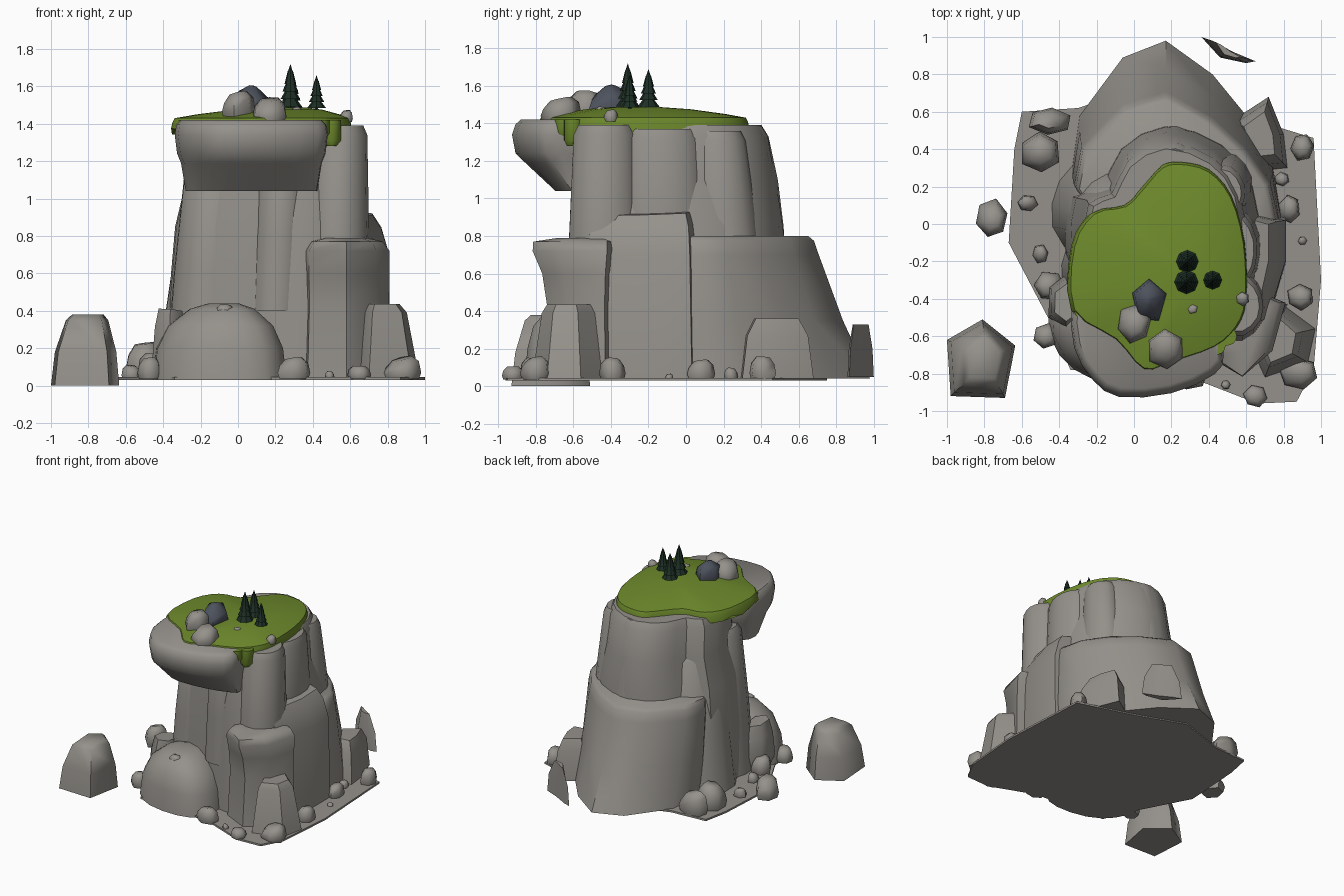
import bpy, bmesh, math, random
from mathutils import Vector

random.seed(7)


def material(name, rgb):
    m = bpy.data.materials.new(name)
    m.diffuse_color = (*rgb, 1)
    return m


STONE = material("warm grey stone", (0.30, 0.285, 0.26))
SLATE = material("dark slate", (0.075, 0.085, 0.11))
GRASS = material("grass green", (0.155, 0.255, 0.025))
PINE = material("dark pine green", (0.012, 0.028, 0.018))


def finish(bm, name, mat, angle):
    bmesh.ops.recalc_face_normals(bm, faces=bm.faces)
    me = bpy.data.meshes.new(name)
    bm.to_mesh(me)
    bm.free()
    me.materials.append(mat)
    for p in me.polygons:
        p.use_smooth = True
    me.set_sharp_from_angle(angle=math.radians(angle))
    ob = bpy.data.objects.new(name, me)
    bpy.context.collection.objects.link(ob)
    return ob


def rounded(pts, k):
    """Closed spline through the outline, k points per side."""
    v, n, out = [Vector(p) for p in pts], len(pts), []
    for i in range(n):
        a, b, c, d = v[i - 1], v[i], v[(i + 1) % n], v[(i + 2) % n]
        for j in range(k):
            t = j / k
            out.append(0.5 * (2 * b + (c - a) * t + (2 * a - 5 * b + 4 * c - d) * t * t
                              + (3 * b - a - 3 * c + d) * t ** 3))
    return out


def loft(name, pts, centre, levels, mat=STONE, k=1, jag=0, angle=42, tilt=(0, 0)):
    """Stack scaled copies of an outline; levels are (z, sx, sy, dx, dy)."""
    pts = rounded(pts, k)
    bm, rings, c = bmesh.new(), [], Vector(centre)
    for i, lv in enumerate(levels):
        z, sx, sy, dx, dy = (*lv, 0, 0)[:5]
        ring = []
        for p in pts:
            q = p - c
            zz = z + (random.uniform(-jag, jag) if i == 0 else 0)
            if i >= len(levels) - 2:
                zz += q.x * sx * tilt[0] + q.y * sy * tilt[1]
            ring.append(bm.verts.new((c.x + q.x * sx + dx, c.y + q.y * sy + dy, zz)))
        rings.append(ring)
    n = len(pts)
    for a, b in zip(rings, rings[1:]):
        for i in range(n):
            bm.faces.new((a[i], a[(i + 1) % n], b[(i + 1) % n], b[i]))
    bm.faces.new(rings[0])
    bm.faces.new(rings[-1])
    return finish(bm, name, mat, angle)


def ngon(x, y, rx, ry, n=7, rot=0.0, jit=0.0):
    return [(x + rx * math.cos(rot + i * math.tau / n) * random.uniform(1 - jit, 1),
             y + ry * math.sin(rot + i * math.tau / n) * random.uniform(1 - jit, 1)) for i in range(n)]


def boulder(name, x, y, z, rx, ry, h, mat=STONE, top=0.55, n=6):
    loft(name, ngon(x, y, rx, ry, n, random.random() * 3, 0.12), (x, y),
         [(z, .92, .92), (z + h * .3, 1.06, 1.06), (z + h * .72, .92, .92), (z + h, top, top)],
         mat, angle=65, tilt=(random.uniform(-.25, .25), random.uniform(-.25, .25)))


def column(name, x, y, rx, ry, z0, z1, lean=(0, 0), taper=.85, n=8):
    lx, ly = lean
    loft(name, ngon(x, y, rx, ry, n, .3, .06), (x, y),
         [(z0, 1, 1), ((z0 + z1) / 2, (1 + taper) / 2 + .03, (1 + taper) / 2 + .03, lx / 2, ly / 2),
          (z1 - .05, taper, taper, lx * .95, ly * .95), (z1, taper - .12, taper - .12, lx, ly)], k=2)


# ground plate
loft("ground_plate", [(-.6, .6), (-.64, .4), (-.67, -.1), (-.46, -.5), (-.34, -.78), (.3, -.82), (.66, -.96),
                      (.87, -.95), (.96, -.78), (1, -.3), (.96, .46), (.5, .6), (.1, .75), (-.3, .62)],
     (0, 0), [(.03, 1, 1), (.045, 1, 1)])

# big back tier, stepping in at mid height
loft("back_tier", [(-.29, .58), (-.06, .89), (.17, .98), (.42, .8), (.6, .58), (.74, .32), (.79, .02),
                   (.6, -.3), (-.1, -.2), (-.33, .3)], (.15, -.05),
     [(.04, 1, 1), (.35, 1, .86), (.7, .98, .735), (.775, .96, .71), (.80, .92, .68)], angle=50)

# upper core, recessed under the front overhang
loft("cliff_core", [(-.2, -.4), (.02, -.5), (.2, -.58), (.4, -.6), (.6, -.5), (.66, -.15), (.62, .2), (.46, .42),
                    (.17, .52), (-.06, .4), (-.16, .2), (-.3, .14), (-.32, -.15)], (.17, -.1),
     [(.04, 1.1, 1.05), (.45, 1.09, 1.03), (.85, 1.02, 1), (1.1, .9, .95), (1.33, .88, .87), (1.39, .82, .81)], k=2)

# vertical buttresses around the cliff
for spec in [
    ("left_buttress", -.12, .08, .335, .33, .04, 1.1, (.06, -.06), .64),
    ("left_front_buttress", -.16, -.24, .24, .25, .04, 1.2, (.06, .0), .8),
    ("middle_front_buttress", .21, -.48, .15, .15, .4, 1.2, (.03, 0), .9),
    ("right_front_buttress", .51, -.43, .20, .22, .04, 1.39, (.03, 0), .8),
    ("right_buttress", .53, -.12, .16, .26, .5, 1.37, (.0, -.02), .85),
    ("right_back_buttress", .48, .22, .17, .2, .5, 1.36, (-.02, -.06), .8),
    ("back_buttress", .21, .34, .2, .23, .5, 1.385, (0, -.1), .85),
    ("back_left_buttress", .01, .28, .16, .2, .5, 1.34, (.04, -.1), .8),
]:
    column(*spec)

# right hand ledge
loft("right_ledge", [(.5, -.55), (.7, -.52), (.79, -.2), (.79, .02), (.6, .06), (.4, -.1)], (.55, -.2),
     [(.04, 1.1, 1.05), (.7, 1.08, 1), (.86, .9, .97), (.93, .7, .9)], tilt=(-.1, .04))
# front right column leaning outward at its top
loft("front_right_column", [(.355, -.56), (.38, -.7), (.58, -.82), (.74, -.68), (.81, -.42), (.5, -.3)],
     (.57, -.48), [(.04, 1.04, .85), (.42, .99, .76), (.6, 1, .84), (.72, 1, .99), (.77, .85, .98), (.79, .5, .6)],
     angle=50)
# rounded front boulder
loft("front_boulder", [(-.46, -.48), (-.4, -.7), (-.22, -.83), (.05, -.86), (.22, -.78), (.26, -.55), (.1, -.32),
                       (-.28, -.3)], (-.07, -.55),
     [(.03, 1, 1), (.2, .94, .95), (.32, .78, .85), (.41, .48, .6), (.44, .22, .3)], k=2, angle=50)
boulder("boulder_chip", -.07, -.7, .36, .06, .05, .07)
boulder("left_foot_rock", -.36, -.42, .04, .11, .16, .36, STONE, .7)
# squared rocks at the feet of the cliff
loft("right_foot_rock", [(.6, -.6), (.7, -.82), (.93, -.74), (.97, -.56), (.78, -.42), (.62, -.45)], (.76, -.62),
     [(.04, 1, 1), (.39, .68, .74), (.435, .5, .6)])
loft("back_right_rock", [(.52, .55), (.72, .68), (.8, .48), (.82, .3), (.62, .28)], (.67, .48),
     [(.04, 1, 1), (.27, .85, .85), (.36, .55, .6)])

# overhanging ledge at the front
loft("overhang", [(-.33, -.42), (-.32, -.66), (-.22, -.83), (-.08, -.92), (.2, -.9), (.43, -.8), (.48, -.68),
                  (.4, -.4), (.1, -.3), (-.22, -.3)], (.08, -.45),
     [(1.04, .86, .52), (1.19, .92, .86), (1.24, .97, .97), (1.34, 1, 1.01), (1.395, .98, .97), (1.42, .92, .91)],
     k=2)

# grass cap with ragged dripping rim
loft("grass_cap", [(-.33, -.12), (-.22, .06), (-.05, .1), (.05, .2), (.15, .31), (.25, .33), (.4, .29), (.52, .15),
                   (.59, -.1), (.6, -.4), (.55, -.55), (.43, -.66), (.2, -.74), (.05, -.78), (-.1, -.62),
                   (-.33, -.46)], (.3, -.28),
     [(1.36, 1.01, 1.01), (1.405, 1, 1), (1.43, .98, .98), (1.45, .8, .8), (1.475, .5, .5), (1.488, .2, .2)],
     GRASS, k=3, jag=.025, angle=50)
for i, (x, y, r, z) in enumerate([(.5, -.6, .05, 1.28), (.44, -.65, .05, 1.32), (-.27, -.46, .05, 1.32)]):
    loft(f"grass_drip_{i}", ngon(x, y, r, r), (x, y), [(z, .5, .7), (z + .03, 1, 1), (1.42, 1, 1)], GRASS, k=2)

# detached rock and thin shard
loft("detached_rock", [(-1, -.62), (-.81, -.51), (-.635, -.65), (-.69, -.93), (-.98, -.92)], (-.79, -.72),
     [(0, 1, 1), (.18, .9, .9), (.35, .62, .66), (.38, .46, .5)], angle=65)
loft("thin_shard", [(.36, 1), (.42, .98), (.53, .92), (.65, .87), (.6, .86), (.46, .89)], (.5, .93),
     [(.05, 1, 1), (.2, .88, .9), (.33, .45, .6)], angle=60)

# scattered stones on the plate
for i, (x, y, rx, ry, h) in enumerate([
    (-.45, .55, .12, .075, .17), (-.5, .38, .11, .11, .19), (-.57, .11, .055, .045, .07),
    (-.76, .03, .09, .105, .15), (-.5, -.16, .045, .05, .07), (-.45, -.33, .085, .08, .13),
    (.9, .41, .065, .075, .12), (.79, .24, .04, .04, .06), (.83, .08, .06, .08, .10),
    (.9, -.09, .025, .025, .03), (.89, -.39, .075, .07, .11), (.65, -.92, .065, .06, .07),
    (.88, -.8, .11, .09, .11), (.3, -.82, .09, .07, .11), (.49, -.86, .025, .025, .04), (-.47, -.6, .07, .07, .11),
]):
    boulder(f"scattered_stone_{i}", x, y, .035 if i != 3 else .06, rx, ry, h)

# rocks on the summit
boulder("summit_rock_left", 0, -.53, 1.42, .095, .11, .145)
boulder("summit_rock_front", .17, -.67, 1.40, .105, .11, .13)
boulder("summit_slate", .08, -.41, 1.42, .095, .125, .18, SLATE, .22, 5)
boulder("summit_pebble", .31, -.45, 1.45, .035, .035, .035)
boulder("rim_pebble", .58, -.4, 1.41, .04, .04, .06)

# pine trees: a trunk core with stacked cones
for i, (x, y, h, r) in enumerate([(.28, -.31, .25, .064), (.42, -.3, .19, .05), (.285, -.2, .22, .06)]):
    bm = bmesh.new()
    z0, tiers = 1.47, 5

    def cone(r1, r2, za, zb, n):
        res = bmesh.ops.create_cone(bm, cap_ends=True, segments=n, radius1=r1, radius2=r2, depth=zb - za)
        bmesh.ops.translate(bm, verts=res["verts"], vec=(x, y, (za + zb) / 2))

    cone(r * .2, r * .1, z0 - .02, z0 + h * .5, 6)
    for t in range(tiers):
        za = z0 + h * (.08 + .165 * t)
        cone(r * (1 - .17 * t), 0 if t == tiers - 1 else r * .22, za, min(za + h * .27, z0 + h), 8)
    finish(bm, f"pine_tree_{i}", PINE, 20)
